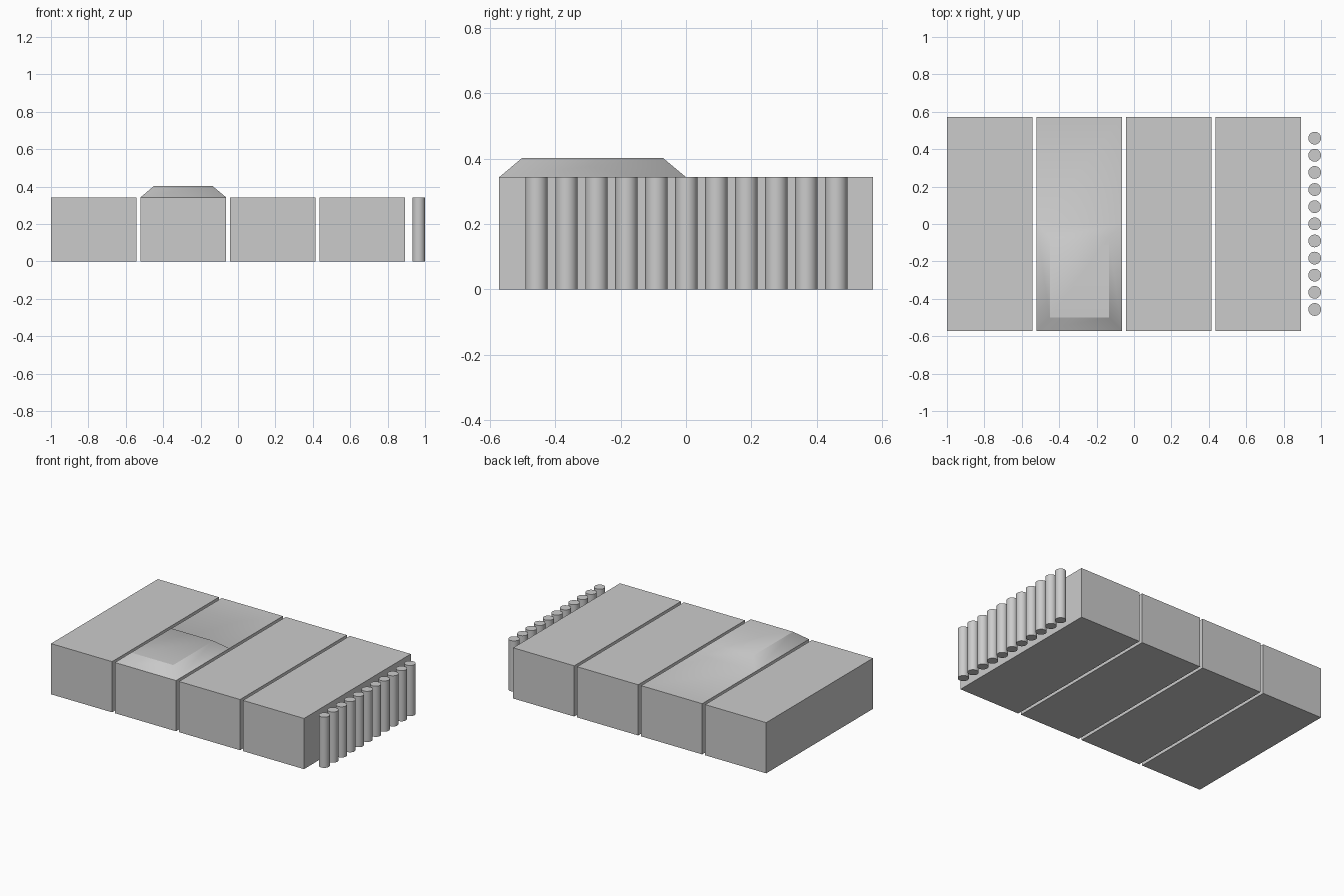
import bpy, bmesh
from math import radians

cube = bpy.data.objects.get("Cube")
if cube:
    bpy.data.objects.remove(cube, do_unlink=True)

grey = bpy.data.materials.new("plain_grey")
grey.use_nodes = True
colour = (0.6, 0.6, 0.6, 1)
grey.diffuse_color = colour
grey.node_tree.nodes["Principled BSDF"].inputs["Base Color"].default_value = colour

HEIGHT, DEPTH, WIDTH = 0.343, 1.142, 0.457
PITCH = 0.479


def finish(obj, name):
    obj.name = name
    obj.data.materials.append(grey)
    bpy.ops.object.select_all(action="DESELECT")
    obj.select_set(True)
    bpy.context.view_layer.objects.active = obj
    bpy.ops.object.shade_smooth_by_angle(angle=radians(40))


def add_block(name, x):
    bpy.ops.mesh.primitive_cube_add(size=1, location=(x, 0, HEIGHT / 2))
    obj = bpy.context.object
    for v in obj.data.vertices:
        v.co.x *= WIDTH
        v.co.y *= DEPTH
        v.co.z *= HEIGHT
    finish(obj, name)
    return obj


# Four long blocks in a row
blocks = [add_block(f"block_{i + 1}", -1 + WIDTH / 2 + PITCH * i) for i in range(4)]

# Raised, bevelled front half on top of the second block
mesh = blocks[1].data
bm = bmesh.new()
bm.from_mesh(mesh)
top = [f for f in bm.faces if f.normal.z > 0.9][0]
long_edges = [e for e in top.edges if abs(e.verts[0].co.y - e.verts[1].co.y) > 0.5]
bmesh.ops.subdivide_edges(bm, edges=long_edges, cuts=1)
front = [f for f in bm.faces if f.normal.z > 0.9 and f.calc_center_median().y < 0][0]
bmesh.ops.inset_individual(bm, faces=[front], thickness=0.1)
for v in front.verts:
    v.co.z += 0.059
bm.normal_update()
for f in bm.faces:
    f.smooth = True
bm.to_mesh(mesh)
bm.free()

# Row of upright posts along the left end
for i in range(11):
    bpy.ops.mesh.primitive_cylinder_add(
        vertices=32, radius=0.034, depth=HEIGHT,
        location=(0.966, -0.457 + 0.0916 * i, HEIGHT / 2))
    finish(bpy.context.object, f"post_{i + 1}")
